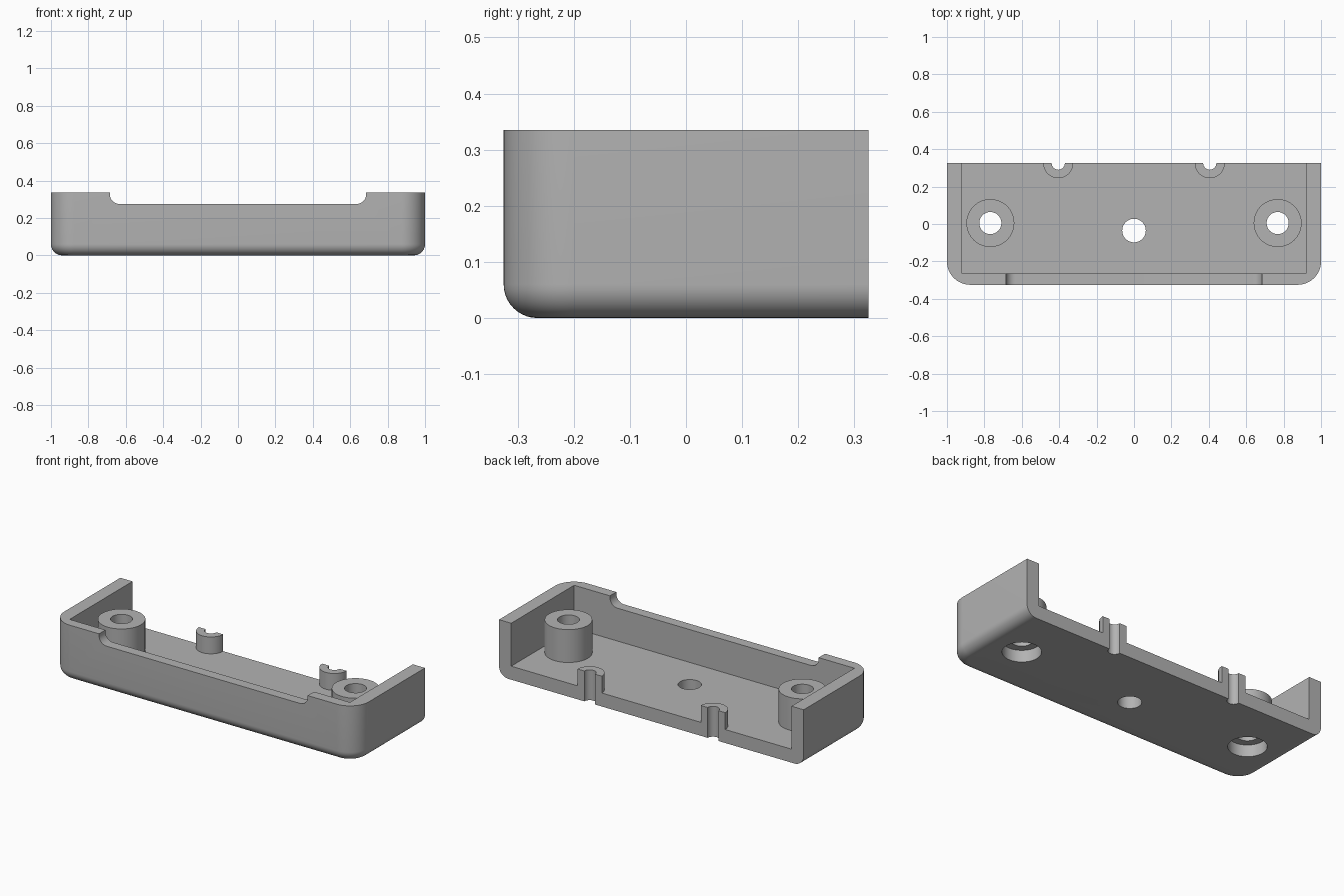
import bpy, bmesh
from math import sin, cos, pi

if "Cube" in bpy.data.objects:
    bpy.data.objects.remove(bpy.data.objects["Cube"], do_unlink=True)

BACK, TOP, FLOOR = 0.325, 0.335, 0.08
NOTCH_Z, BOSS_X, POST_X = 0.275, 0.768, 0.405

grey = bpy.data.materials.new("plain grey")
grey.use_nodes = True
grey.diffuse_color = (0.45, 0.45, 0.45, 1)
grey.node_tree.nodes["Principled BSDF"].inputs["Base Color"].default_value = grey.diffuse_color


def loft(name, rings):
    """Closed solid through rings with equal point counts."""
    bm = bmesh.new()
    loops = [[bm.verts.new(p) for p in ring] for ring in rings]
    n = len(loops[0])
    for a, b in zip(loops, loops[1:]):
        for i in range(n):
            j = (i + 1) % n
            bm.faces.new((a[i], a[j], b[j], b[i]))
    bm.faces.new(loops[0][::-1])
    bm.faces.new(loops[-1])
    bmesh.ops.recalc_face_normals(bm, faces=bm.faces)
    mesh = bpy.data.meshes.new(name)
    bm.to_mesh(mesh)
    bm.free()
    mesh.materials.append(grey)
    obj = bpy.data.objects.new(name, mesh)
    bpy.context.collection.objects.link(obj)
    return obj


def arc(cx, cy, r, start, end, steps):
    angles = [start + (end - start) * i / steps for i in range(steps + 1)]
    return [(cx + r * cos(a), cy + r * sin(a)) for a in angles]


def cylinder(name, x, y, r, z0, z1, steps=64):
    pts = arc(x, y, r, 0, 2 * pi, steps)[:-1]
    return loft(name, [[(px, py, z) for px, py in pts] for z in (z0, z1)])


def box(name, x0, x1, y0, y1, z0, z1):
    pts = [(x0, y0), (x1, y0), (x1, y1), (x0, y1)]
    return loft(name, [[(px, py, z) for px, py in pts] for z in (z0, z1)])


def combine(target, tool, operation):
    mod = target.modifiers.new("combine", "BOOLEAN")
    mod.operation, mod.solver, mod.object = operation, "EXACT", tool
    bpy.context.view_layer.objects.active = target
    bpy.ops.object.modifier_apply(modifier=mod.name)
    bpy.data.objects.remove(tool, do_unlink=True)


def outline(inset, z):
    """Tray plan with two rounded front corners, overlong at the back."""
    r = 0.125 - inset
    cx, cy = 0.875, -0.2
    pts = arc(-cx, cy, r, pi, 1.5 * pi, 16) + arc(cx, cy, r, 1.5 * pi, 2 * pi, 16)
    pts += [(1 - inset, BACK + 0.15), (inset - 1, BACK + 0.15)]
    return [(x, y, z) for x, y in pts]


# Outer shell with a rounded bottom edge
fillet, steps = 0.06, 10
rings = []
for i in range(steps + 1):
    a = pi / 2 * i / steps
    rings.append(outline(fillet * (1 - sin(a)), fillet * (1 - cos(a))))
rings.append(outline(0, TOP))
tray = loft("tray", rings)

# Hollow interior, open at top and back
combine(tray, box("cavity", -0.92, 0.92, -0.265, 1, FLOOR, 1), "DIFFERENCE")

# Wide front notch with rounded lower corners
w, r = 0.685, 0.05
profile = [(-w, 0.5)] + arc(r - w, NOTCH_Z + r, r, pi, 1.5 * pi, 10)
profile += arc(w - r, NOTCH_Z + r, r, 1.5 * pi, 2 * pi, 10) + [(w, 0.5)]
notch = loft("front_notch", [[(x, y, z) for x, z in profile] for y in (-0.5, -0.2)])
combine(tray, notch, "DIFFERENCE")

# Screw bosses and rear posts
for side in (-1, 1):
    combine(tray, cylinder("boss", side * BOSS_X, 0.005, 0.128, 0.04, NOTCH_Z), "UNION")
    combine(tray, cylinder("post", side * POST_X, BACK, 0.08, 0.04, 0.18), "UNION")

# Trim the rear flat
combine(tray, box("rear_trim", -2, 2, BACK, 1, -1, 1), "DIFFERENCE")

# Screw holes, counterbores, post slots and centre hole
for side in (-1, 1):
    x = side * BOSS_X
    combine(tray, cylinder("screw_hole", x, 0.005, 0.059, -0.1, 0.5), "DIFFERENCE")
    combine(tray, cylinder("counterbore", x, 0.005, 0.103, -0.1, 0.07), "DIFFERENCE")
    combine(tray, cylinder("slot", side * POST_X, BACK, 0.035, -0.1, 0.5, 40), "DIFFERENCE")
combine(tray, cylinder("centre_hole", 0, -0.035, 0.063, -0.1, 0.5), "DIFFERENCE")

# Smooth rounds, crisp edges
bpy.ops.object.select_all(action="DESELECT")
tray.select_set(True)
bpy.context.view_layer.objects.active = tray
bpy.ops.object.shade_smooth_by_angle(angle=pi / 6)
